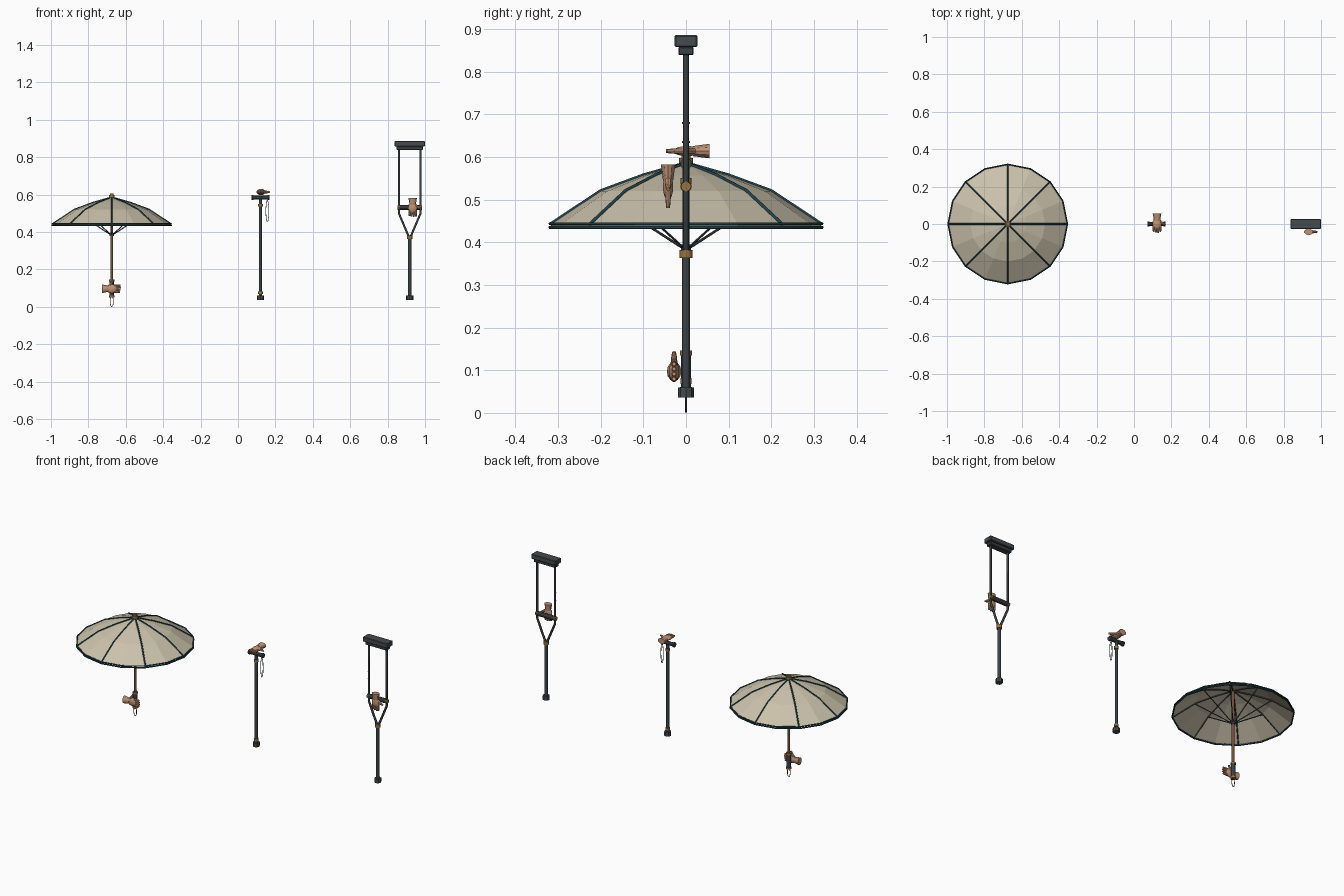
import bpy, bmesh
from math import cos, sin, pi, tau
from mathutils import Vector, Matrix

if "Cube" in bpy.data.objects:
    bpy.data.objects.remove(bpy.data.objects["Cube"])


def material(name, rgb):
    m = bpy.data.materials.new(name)
    m.use_nodes = True
    m.diffuse_color = (*rgb, 1)
    bsdf = next(n for n in m.node_tree.nodes if n.type == "BSDF_PRINCIPLED")
    bsdf.inputs["Base Color"].default_value = (*rgb, 1)
    return m


CREAM = material("cream fabric", (0.60, 0.54, 0.41))
TEAL = material("dark teal trim", (0.015, 0.055, 0.075))
RUBBER = material("grey rubber", (0.06, 0.07, 0.075))
METAL = material("dark metal", (0.045, 0.055, 0.06))
BRASS = material("brass", (0.30, 0.17, 0.05))
WOOD = material("brown wood", (0.16, 0.075, 0.045))
SKIN = material("skin", (0.53, 0.29, 0.18))


def finish(bm, name, mat, smooth=False):
    bmesh.ops.recalc_face_normals(bm, faces=bm.faces)
    mesh = bpy.data.meshes.new(name)
    bm.to_mesh(mesh)
    bm.free()
    mesh.materials.append(mat)
    ob = bpy.data.objects.new(name, mesh)
    bpy.context.collection.objects.link(ob)
    if smooth:
        bpy.ops.object.select_all(action="DESELECT")
        ob.select_set(True)
        bpy.context.view_layer.objects.active = ob
        bpy.ops.object.shade_smooth_by_angle()
    return ob


def add_rod(bm, a, b, r1, r2=None, sides=10):
    a, b = Vector(a), Vector(b)
    d = b - a
    rot = d.to_track_quat("Z", "Y").to_matrix().to_4x4()
    return bmesh.ops.create_cone(
        bm, cap_ends=True, segments=sides, radius1=r1,
        radius2=r1 if r2 is None else r2, depth=d.length,
        matrix=Matrix.Translation((a + b) / 2) @ rot)["verts"]


def rods(name, mat, pairs, r, sides=10, smooth=False):
    bm = bmesh.new()
    for a, b in pairs:
        add_rod(bm, a, b, r, sides=sides)
    return finish(bm, name, mat, smooth)


def column(name, mat, x, z1, z2, r, sides=12):
    return rods(name, mat, [((x, 0, z1), (x, 0, z2))], r, sides)


def box(name, mat, centre, size):
    bm = bmesh.new()
    bmesh.ops.create_cube(bm, size=1, matrix=Matrix.Translation(centre)
                          @ Matrix.Diagonal((*size, 1)))
    bmesh.ops.bevel(bm, geom=bm.edges[:], offset=0.003, segments=1, affect="EDGES")
    return finish(bm, name, mat)


def tube(name, mat, points, r, closed=True):
    curve = bpy.data.curves.new(name, "CURVE")
    curve.dimensions = "3D"
    curve.bevel_depth = r
    curve.bevel_resolution = 1
    s = curve.splines.new("POLY")
    s.points.add(len(points) - 1)
    for p, co in zip(s.points, points):
        p.co = (*co, 1)
    s.use_cyclic_u = closed
    curve.materials.append(mat)
    ob = bpy.data.objects.new(name, curve)
    bpy.context.collection.objects.link(ob)


def strap(name, x, z, w, h):
    tube(name, METAL, [(x + w * cos(tau * i / 20), 0, z + h * sin(tau * i / 20))
                       for i in range(20)], 0.0018)


def hand(name, centre, forward, thumb):
    # Local x runs to the fingertips, local y to the thumb
    f, t = Vector(forward), Vector(thumb)
    frame = Matrix((f, t, f.cross(t))).transposed().to_4x4()
    bm = bmesh.new()
    wrist = add_rod(bm, (-0.053, 0, 0), (-0.015, 0, 0), 0.017, 0.012, 12)
    bmesh.ops.scale(bm, vec=(1, 1.35, 1), verts=wrist)
    bmesh.ops.create_uvsphere(bm, u_segments=12, v_segments=8, radius=1,
                              matrix=Matrix.Diagonal((0.031, 0.025, 0.012, 1)))
    for i in range(4):
        y = -0.0175 + i * 0.0117
        tip = 0.050 - 0.003 * abs(i - 1.7)
        add_rod(bm, (0.008, y * 0.9, 0), (0.03, y, 0), 0.0068, 0.0062, 8)
        add_rod(bm, (0.03, y, 0), (tip, y, 0), 0.0062, 0.0045, 8)
    add_rod(bm, (-0.014, 0.012, 0), (0.0, 0.032, 0), 0.0085, 0.007, 8)
    add_rod(bm, (0.0, 0.032, 0), (0.006, 0.046, 0), 0.007, 0.0045, 8)
    bm.transform(Matrix.Translation(centre) @ frame)
    finish(bm, name, SKIN, True)


# Umbrella canopy
UX, SIDES = -0.675, 16
PROFILE = [(0.318, 0.442), (0.2, 0.52), (0.1, 0.557), (0.012, 0.582)]


def polar(r, z, i, n=SIDES):
    return (UX + r * cos(tau * i / n), r * sin(tau * i / n), z)


bm = bmesh.new()
rings = [[bm.verts.new(polar(r, z, i)) for i in range(SIDES)] for r, z in PROFILE]
for low, high in zip(rings, rings[1:]):
    for i in range(SIDES):
        j = (i + 1) % SIDES
        bm.faces.new((low[i], low[j], high[j], high[i]))
canopy = finish(bm, "umbrella_canopy", CREAM)
solid = canopy.modifiers.new("thickness", "SOLIDIFY")
solid.thickness = 0.004

# Umbrella hem, ribs and stretchers
tube("canopy_hem", TEAL, [polar(0.319, 0.444, i) for i in range(SIDES)], 0.0035)
tube("canopy_rim_wire", TEAL, [polar(0.319, 0.435, i) for i in range(SIDES)], 0.004)
for i in range(8):
    tube("canopy_seam", TEAL, [polar(r, z + 0.001, i, 8) for r, z in PROFILE],
         0.0042, closed=False)
    tube("canopy_rib", METAL, [polar(r, z - 0.007, i, 8) for r, z in PROFILE],
         0.0035, closed=False)
rods("stretchers", METAL, [(polar(0.008, 0.387, i, 8), polar(0.2, 0.511, i, 8))
                           for i in range(8)], 0.003, 6)

# Umbrella shaft and handle
column("umbrella_shaft", WOOD, UX, 0.13, 0.585, 0.0075)
column("umbrella_runner", METAL, UX, 0.378, 0.395, 0.012)
column("umbrella_cap", BRASS, UX, 0.575, 0.598, 0.016)
column("umbrella_finial", BRASS, UX, 0.598, 0.607, 0.01)
column("umbrella_grip", METAL, UX, 0.055, 0.135, 0.012)
for z in (0.05, 0.135):
    column("umbrella_collar", BRASS, UX, z, z + 0.011, 0.0145)
strap("umbrella_strap", UX, 0.0285, 0.009, 0.0267)
hand("umbrella_hand", (UX, -0.028, 0.097), (1, 0, 0), (0, 0, 1))

# Walking cane
CX = 0.12
column("cane_foot", RUBBER, CX, 0.036, 0.06, 0.019, 8)
column("cane_shaft", METAL, CX, 0.058, 0.58, 0.0085)
for z in (0.068, 0.537):
    column("cane_collar", BRASS, CX, z, z + 0.014, 0.0125)
rods("cane_handle", RUBBER, [((0.078, 0, 0.584), (0.164, 0, 0.584))], 0.011, 10)
rods("cane_handle_caps", METAL, [((x, 0, 0.584), (x + 0.009, 0, 0.584))
                                 for x in (0.073, 0.159)], 0.014, 10)
strap("cane_strap", 0.157, 0.512, 0.008, 0.057)
hand("cane_hand", (CX + 0.003, 0.002, 0.614), (0, -1, 0), (1, 0, 0))

# Crutch frame
KX, HALF = 0.918, 0.058
column("crutch_foot", RUBBER, KX, 0.036, 0.06, 0.019, 8)
column("crutch_shaft", METAL, KX, 0.058, 0.375, 0.0095)
column("crutch_collar", BRASS, KX, 0.363, 0.382, 0.0155)
for s in (-1, 1):
    x = KX + s * HALF
    tube("crutch_side_rail", METAL, [(KX + s * 0.005, 0, 0.375), (x, 0, 0.5),
                                     (x, 0, 0.845)], 0.0065, closed=False)
    rods("grip_bolt", BRASS, [((x - 0.008, 0, 0.531), (x + 0.008, 0, 0.531))], 0.012)
    # Height adjustment pins
    rods("rail_pins", BRASS, [((x, -0.009, z), (x, 0.009, z))
                              for z in (0.635, 0.68)], 0.0022, 6)

# Crutch grip and underarm pad
rods("crutch_grip", RUBBER, [((KX - HALF + 0.006, 0, 0.531),
                              (KX + HALF - 0.006, 0, 0.531))], 0.0135)
box("crutch_pad", RUBBER, (KX, 0, 0.872), (0.162, 0.054, 0.028))
box("crutch_pad_base", METAL, (KX, 0, 0.849), (0.142, 0.036, 0.02))
hand("crutch_hand", (0.934, -0.042, 0.53), (0, 0, -1), (1, 0, 0))
